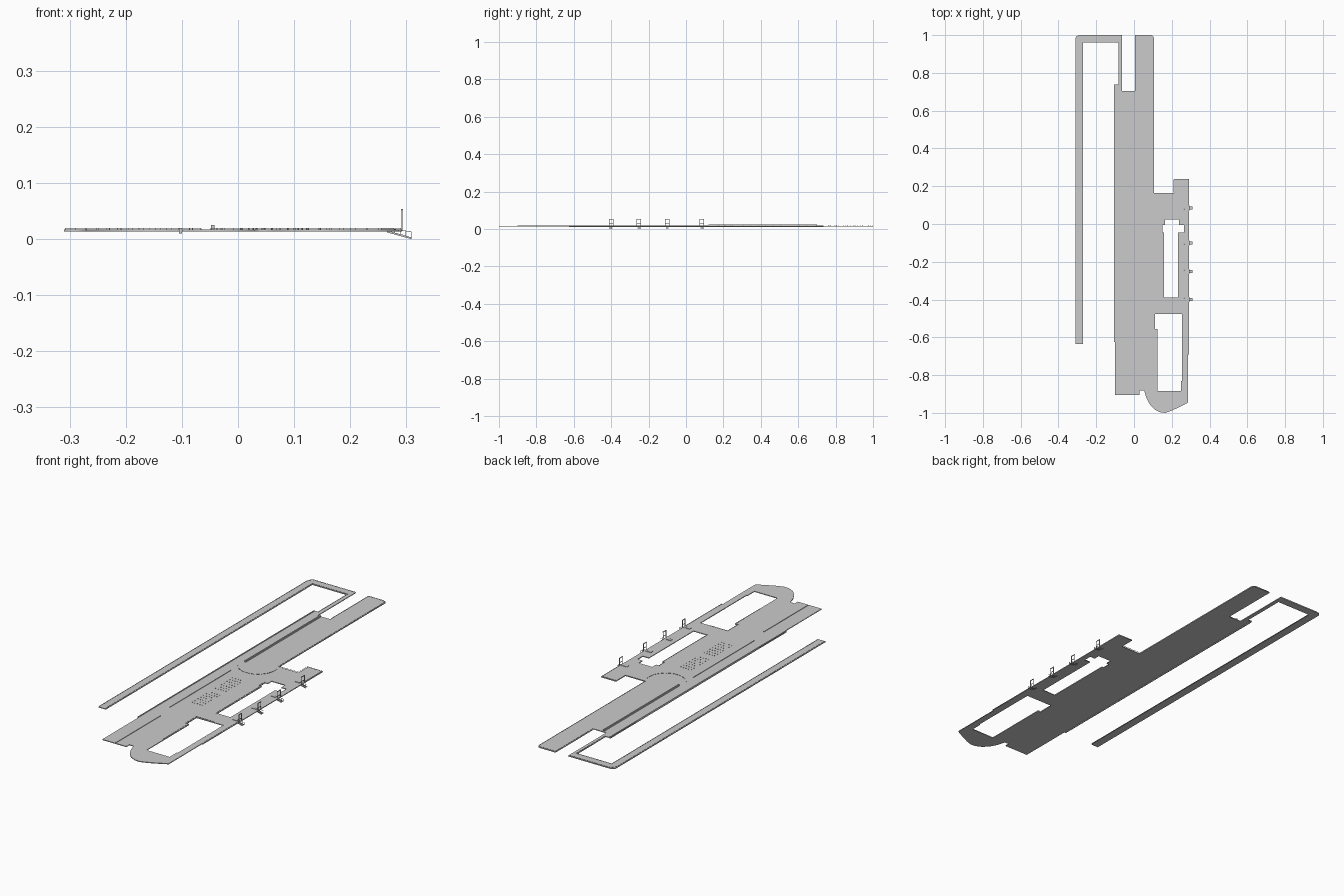
import bpy, bmesh, math
from mathutils import Matrix, Vector

Z0, Z1 = 0.0135, 0.0172          # underside and top of the deck


def obj_from_bm(name, bm):
    me = bpy.data.meshes.new(name)
    bm.to_mesh(me)
    bm.free()
    ob = bpy.data.objects.new(name, me)
    bpy.context.collection.objects.link(ob)
    return ob


def box(bm, x0, x1, y0, y1, z0, z1):
    m = Matrix.Translation(((x0 + x1) / 2, (y0 + y1) / 2, (z0 + z1) / 2))
    bmesh.ops.create_cube(bm, size=1, matrix=m @ Matrix.Diagonal((x1 - x0, y1 - y0, z1 - z0, 1)))


def beam(bm, p, q, w, h):
    """Box running from p to q, w wide and h high."""
    p, q = Vector(p), Vector(q)
    d = q - p
    x = d.normalized()
    y = Vector((0, 0, 1)).cross(x).normalized()
    r = Matrix((x, y, x.cross(y))).transposed().to_4x4()
    bmesh.ops.create_cube(bm, size=1, matrix=Matrix.Translation((p + q) / 2) @ r
                          @ Matrix.Diagonal((d.length, w, h, 1)))


def railing(name, pts, top=0.0198, step=0.02):
    """Low handrail with posts following a path on the deck."""
    bm = bmesh.new()
    for (ax, ay), (bx, by) in zip(pts, pts[1:]):
        beam(bm, (ax, ay, top - 0.0005), (bx, by, top - 0.0005), 0.0012, 0.001)
        n = max(1, round(math.hypot(bx - ax, by - ay) / step))
        for i in range(n + 1):
            x, y = ax + (bx - ax) * i / n, ay + (by - ay) * i / n
            box(bm, x - 0.0006, x + 0.0006, y - 0.0006, y + 0.0006, Z1 - 0.001, top - 0.0005)
    return obj_from_bm(name, bm)


def arc(cx, cy, r, a0, a1, n=4):
    return [(cx + r * math.cos(math.radians(a0 + (a1 - a0) * i / n)),
             cy + r * math.sin(math.radians(a0 + (a1 - a0) * i / n))) for i in range(n + 1)]


# Deck: one outline with two openings
outline = [(-0.31, -0.635), (-0.27, -0.635), (-0.27, 0.96), (-0.083, 0.96), (-0.083, 0.738),
           (-0.105, 0.738), (-0.105, -0.62), (-0.1, -0.62), (-0.1, -0.905), (0.03, -0.905),
           (0.03, -0.882), (0.054, -0.882), (0.065, -0.92), (0.085, -0.957), (0.11, -0.983),
           (0.14, -0.997), (0.165, -1.0), (0.2, -0.988), (0.245, -0.967), (0.287, -0.945),
           (0.287, -0.69), (0.292, -0.69), (0.292, 0.238), (0.212, 0.238), (0.212, 0.165),
           (0.105, 0.165)]
outline += arc(0.09, 0.985, 0.015, 0, 90) + [(0.005, 1.0), (0.005, 0.705), (-0.063, 0.705), (-0.063, 1.0)]
outline += arc(-0.29, 0.98, 0.02, 90, 180)
hole_a = [(0.16, -0.39), (0.232, -0.39), (0.232, -0.045), (0.265, -0.045), (0.265, -0.005),
          (0.238, -0.005), (0.238, 0.025), (0.165, 0.025), (0.165, -0.005), (0.15, -0.005),
          (0.15, -0.045), (0.16, -0.045)]
hole_b = [(0.125, -0.885), (0.25, -0.885), (0.25, -0.83), (0.255, -0.83), (0.255, -0.477),
          (0.11, -0.477), (0.11, -0.555), (0.125, -0.555)]

cu = bpy.data.curves.new("deck_profile", 'CURVE')
cu.dimensions = '2D'
cu.fill_mode = 'BOTH'
cu.extrude = (Z1 - Z0) / 2
for loop in (outline, hole_a, hole_b):
    sp = cu.splines.new('POLY')
    sp.points.add(len(loop) - 1)
    for pt, (x, y) in zip(sp.points, loop):
        pt.co = (x, y, 0, 1)
    sp.use_cyclic_u = True
tmp = bpy.data.objects.new("deck_profile", cu)
bpy.context.collection.objects.link(tmp)
bpy.context.view_layer.update()
mesh = bpy.data.meshes.new_from_object(tmp.evaluated_get(bpy.context.evaluated_depsgraph_get()))
bpy.data.objects.remove(tmp)
deck = bpy.data.objects.new("deck", mesh)
deck.location.z = (Z0 + Z1) / 2
bpy.context.collection.objects.link(deck)

# Low walls: edge beam, long divider and shorter kerbs
for name, dims in {"edge_beam": (-0.105, -0.1, -0.625, 0.735, 0.01, 0.0198),
                   "divider_wall": (-0.048, -0.042, 0.12, 0.7, 0.0165, 0.025),
                   "middle_kerb": (-0.049, -0.046, -0.46, 0.01, 0.0165, 0.0198),
                   "south_kerb": (-0.031, -0.028, -0.9, -0.56, 0.0165, 0.0198)}.items():
    bm = bmesh.new()
    box(bm, *dims)
    obj_from_bm(name, bm)

# Railings along the deck edges
railing("west_walk_outer_rail", [(-0.308, -0.63), (-0.308, 0.975), (-0.29, 0.998), (-0.066, 0.998)])
railing("west_walk_inner_rail", [(-0.272, -0.63), (-0.272, 0.962), (-0.081, 0.962), (-0.081, 0.74)])
railing("north_pier_rail", [(0.007, 0.71), (0.007, 0.998), (0.09, 0.998), (0.103, 0.985), (0.103, 0.167),
                            (0.21, 0.167), (0.21, 0.236), (0.29, 0.236), (0.29, 0.1)])
railing("east_rail", [(0.29, -0.41), (0.29, -0.69)])
railing("curved_rail", arc(0.025, 0.12, 0.09, 215, 370, 14))
railing("basin_rail", [(0.122, -0.75), (0.122, -0.558), (0.107, -0.555), (0.107, -0.474), (0.2, -0.474)])
railing("pool_rail", [(0.157, -0.393), (0.157, -0.048), (0.147, -0.048), (0.147, -0.002)])

# Grids of small bollards on the plaza
bm = bmesh.new()
for y0 in (-0.36, -0.18):
    for i in range(5):
        for j in range(7):
            x, y = 0.005 + i * 0.014, y0 + j * 0.022
            box(bm, x - 0.0015, x + 0.0015, y - 0.0015, y + 0.0015, Z1 - 0.001, 0.019)
obj_from_bm("bollards", bm)

# Gate frames with a sloping stair down to the water on the east side
for k, y in enumerate((0.085, -0.1, -0.252, -0.4)):
    bm = bmesh.new()
    for s in (-1, 1):
        yy = y + s * 0.0105
        box(bm, 0.291, 0.2935, yy - 0.0012, yy + 0.0012, 0.0165, 0.0535)
    box(bm, 0.2905, 0.294, y - 0.0125, y + 0.0125, 0.051, 0.0535)
    box(bm, 0.291, 0.2935, y - 0.0105, y + 0.0105, 0.03, 0.0315)
    obj_from_bm(f"gate_frame_{k + 1}", bm)

    bm = bmesh.new()
    box(bm, 0.255, 0.278, y - 0.0075, y + 0.0075, 0.0165, 0.0195)
    for s in (-1, 1):
        yy = y + s * 0.007
        beam(bm, (0.266, yy, 0.0135), (0.3095, yy, 0.0015), 0.0015, 0.003)
        beam(bm, (0.266, yy, 0.0195), (0.3095, yy, 0.013), 0.001, 0.001)
        for i in range(4):
            x = 0.279 + i * 0.01
            box(bm, x - 0.0005, x + 0.0005, yy - 0.0005, yy + 0.0005,
                0.0135 - (x - 0.266) * 0.276, 0.0195 - (x - 0.266) * 0.15)
    for i in range(8):
        x, z = 0.27 + i * 0.005, 0.0135 - i * 0.0014
        box(bm, x, x + 0.0045, y - 0.007, y + 0.007, z - 0.001, z)
    obj_from_bm(f"water_stair_{k + 1}", bm)
